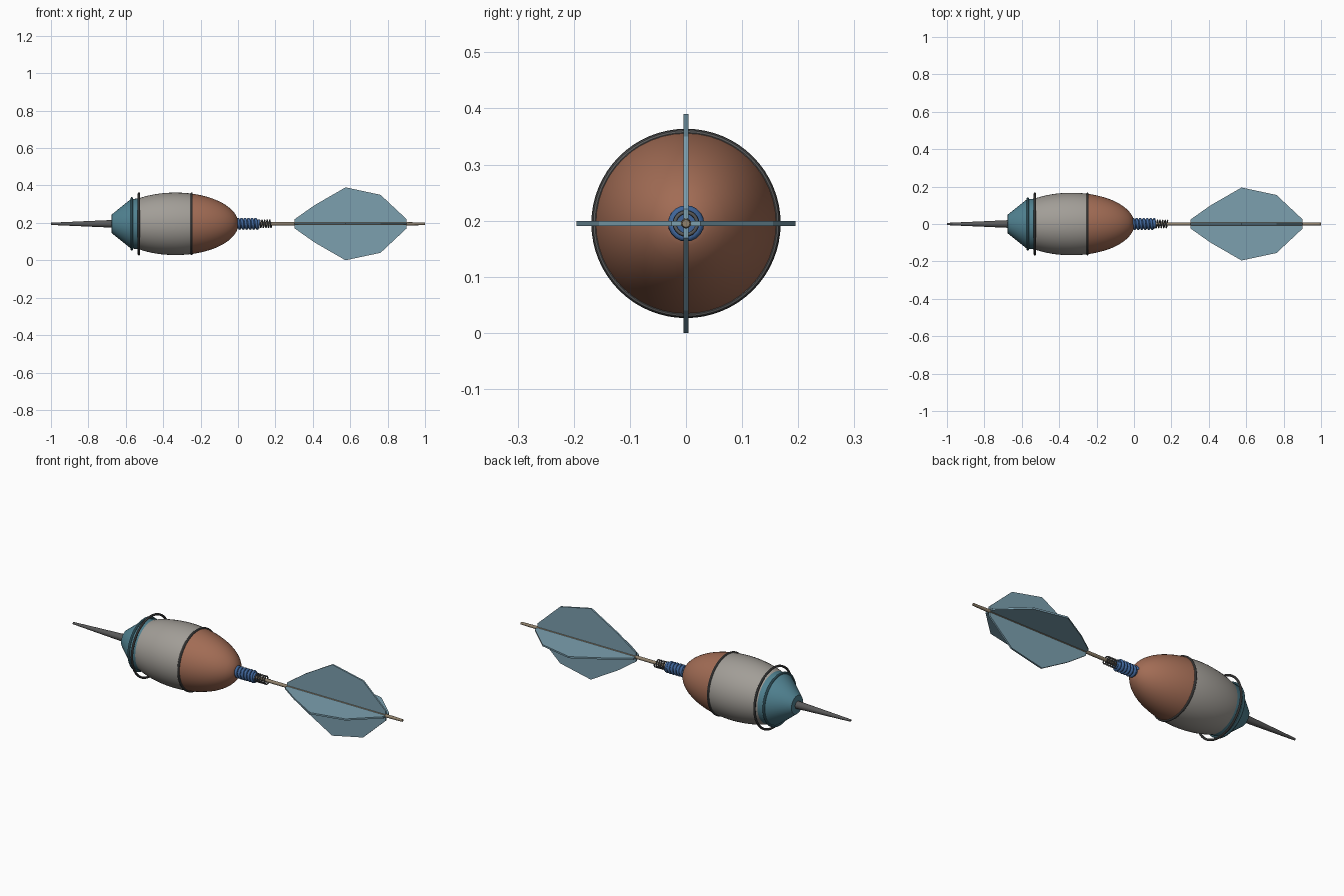
import bpy, bmesh, math
from mathutils import Vector, Matrix

if "Cube" in bpy.data.objects:
    bpy.data.objects.remove(bpy.data.objects["Cube"])

ZC = 0.195  # height of the long axis


def material(name, rgb):
    m = bpy.data.materials.new(name)
    m.diffuse_color = (*rgb, 1)
    m.use_nodes = True
    m.node_tree.nodes["Principled BSDF"].inputs["Base Color"].default_value = m.diffuse_color
    return m


teal = material("teal", (0.08, 0.22, 0.28))
copper = material("copper", (0.36, 0.15, 0.09))
stone = material("stone", (0.36, 0.34, 0.31))
steel = material("steel", (0.10, 0.10, 0.10))
blue = material("blue", (0.05, 0.13, 0.32))
wood = material("wood", (0.28, 0.22, 0.15))
fin_blue = material("fin_blue", (0.20, 0.35, 0.43))


def finish(bm, name, mat, smooth=True):
    bmesh.ops.recalc_face_normals(bm, faces=bm.faces)
    me = bpy.data.meshes.new(name)
    bm.to_mesh(me)
    bm.free()
    me.materials.append(mat)
    ob = bpy.data.objects.new(name, me)
    bpy.context.collection.objects.link(ob)
    if smooth:
        bpy.ops.object.select_all(action='DESELECT')
        ob.select_set(True)
        bpy.context.view_layer.objects.active = ob
        bpy.ops.object.shade_smooth_by_angle(angle=math.radians(35))
    return ob


def lathe(name, profile, mat, n=48, closed=False):
    """Spin (x, radius) points about the long axis."""
    bm = bmesh.new()
    rings = [[bm.verts.new((x, r * math.cos(2 * math.pi * i / n),
                            ZC + r * math.sin(2 * math.pi * i / n)))
              for i in range(n)] for x, r in profile]
    pairs = list(zip(rings, rings[1:]))
    if closed:
        pairs.append((rings[-1], rings[0]))
    else:
        bm.faces.new(rings[0])
        bm.faces.new(rings[-1])
    for a, b in pairs:
        for i in range(n):
            j = (i + 1) % n
            bm.faces.new((a[i], a[j], b[j], b[i]))
    return finish(bm, name, mat)


def hoop(name, x, radius, wire, mat):
    pts = [(x + wire * math.cos(t * math.pi / 5), radius + wire * math.sin(t * math.pi / 5))
           for t in range(10)]
    return lathe(name, pts, mat, 64, closed=True)


def coil(name, x0, x1, radius, wire, turns, mat):
    steps = int(turns * 20)
    cu = bpy.data.curves.new(name, 'CURVE')
    cu.dimensions = '3D'
    cu.bevel_depth = wire
    cu.bevel_resolution = 2
    cu.use_fill_caps = True
    sp = cu.splines.new('POLY')
    sp.points.add(steps)
    for i, p in enumerate(sp.points):
        a = 2 * math.pi * turns * i / steps
        p.co = (x0 + (x1 - x0) * i / steps, radius * math.cos(a), ZC + radius * math.sin(a), 1)
    cu.materials.append(mat)
    ob = bpy.data.objects.new(name, cu)
    bpy.context.collection.objects.link(ob)
    return ob


def shell(x0, x1, n=16):
    """Points along the egg-shaped barrel."""
    out = []
    for i in range(n + 1):
        x = x0 + (x1 - x0) * i / n
        out.append((x, 0.167 * math.sqrt(max(0, 1 - ((x + 0.335) / 0.337) ** 2))))
    return out


# barrel: metal point, nose cone, grey middle, copper rear
lathe("needle_point", [(-1.0, 0.006), (-0.66, 0.021)], steel, 24)
lathe("nose_cone", [(-0.677, 0.025), (-0.675, 0.05), (-0.574, 0.131), (-0.525, 0.137)], teal)
lathe("barrel_middle", shell(-0.535, -0.25), stone)
lathe("barrel_rear", shell(-0.25, -0.04) + shell(-0.03, -0.003, 6), copper)

# hoops round the barrel
hoop("nose_ring", -0.568, 0.137, 0.006, teal)
hoop("loose_hoop", -0.53, 0.163, 0.006, steel)
hoop("seam_ring", -0.248, 0.162, 0.006, steel)

# blue grip and fine spring
lathe("grip_core", [(-0.02, 0.024), (0.115, 0.024)], blue, 24)
coil("grip_ribs", -0.005, 0.108, 0.025, 0.0075, 6, blue)
coil("spring", 0.112, 0.18, 0.02, 0.0035, 5, steel)

# shaft
lathe("shaft", [(0.1, 0.009), (0.9, 0.009), (1.0, 0.007)], wood, 16)

# four flights
outline = [(0.302, 0), (0.302, 0.024), (0.41, 0.1), (0.575, 0.195),
           (0.762, 0.155), (0.9, 0.026), (0.9, 0)]
for k in range(4):
    bm = bmesh.new()
    face = bm.faces.new([bm.verts.new((x, -0.0045, r)) for x, r in outline])
    ext = bmesh.ops.extrude_face_region(bm, geom=[face])
    bmesh.ops.translate(bm, vec=(0, 0.009, 0),
                        verts=[v for v in ext["geom"] if isinstance(v, bmesh.types.BMVert)])
    turn = Matrix.Translation(Vector((0, 0, ZC))) @ Matrix.Rotation(k * math.pi / 2, 4, 'X')
    bmesh.ops.transform(bm, matrix=turn, verts=bm.verts)
    finish(bm, f"flight_{k + 1}", fin_blue, smooth=False)
